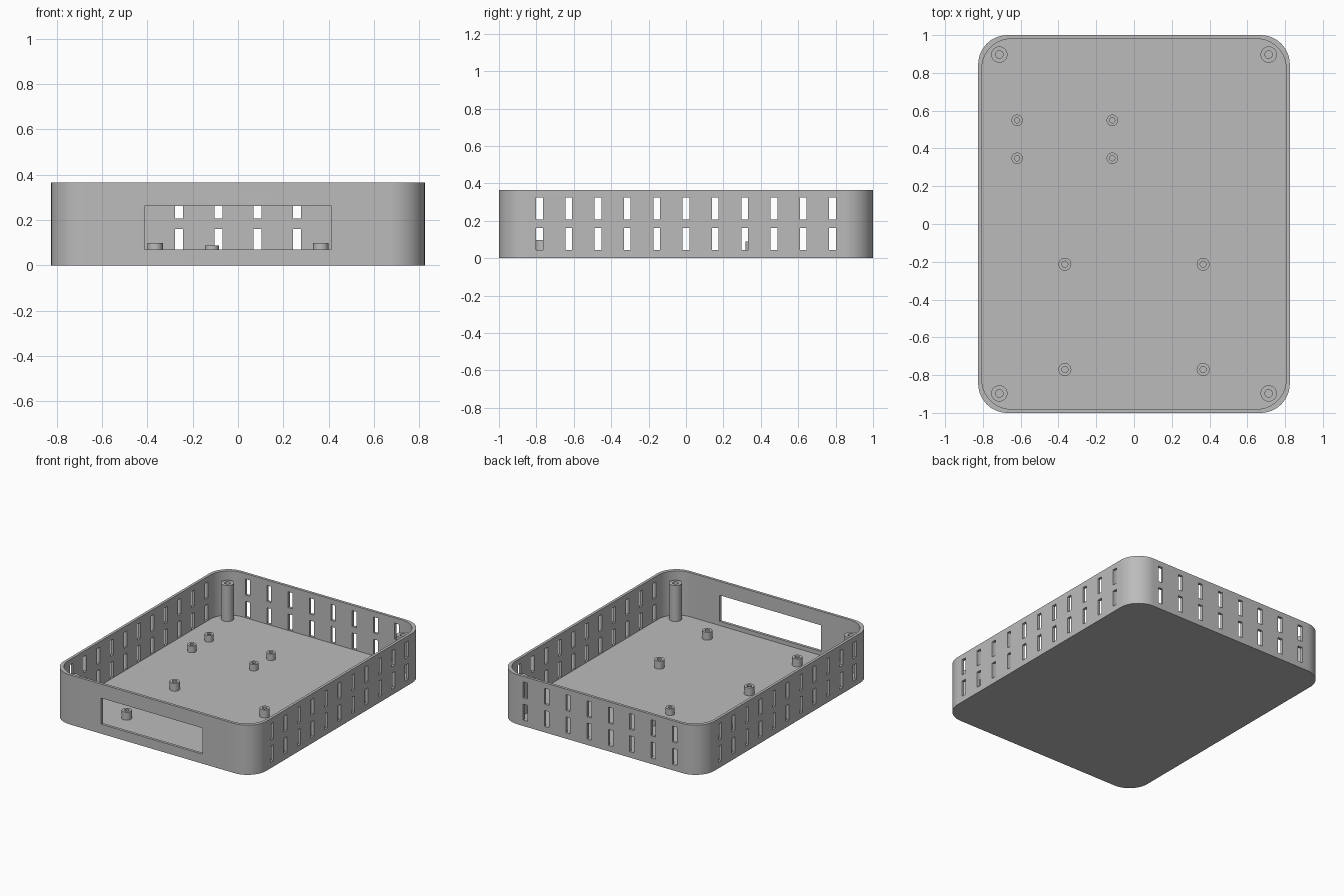
import bpy
import bmesh
import math
from mathutils import Matrix, Vector

if "Cube" in bpy.data.objects:
    bpy.data.objects.remove(bpy.data.objects["Cube"])

HALF_X, HALF_Y, HEIGHT = 0.825, 1.0, 0.365
WALL, FLOOR, RADIUS = 0.02, 0.04, 0.155

grey = bpy.data.materials.new("matte grey")
grey.use_nodes = True
grey.diffuse_color = (0.5, 0.5, 0.5, 1)
grey.node_tree.nodes["Principled BSDF"].inputs["Base Color"].default_value = (0.5, 0.5, 0.5, 1)


def to_object(name, bm):
    bmesh.ops.recalc_face_normals(bm, faces=bm.faces)
    mesh = bpy.data.meshes.new(name)
    bm.to_mesh(mesh)
    bm.free()
    mesh.materials.append(grey)
    obj = bpy.data.objects.new(name, mesh)
    bpy.context.collection.objects.link(obj)
    return obj


def smooth(obj):
    bpy.ops.object.select_all(action='DESELECT')
    obj.select_set(True)
    bpy.context.view_layer.objects.active = obj
    bpy.ops.object.shade_smooth_by_angle(angle=math.radians(30))


def loft(name, rings):
    """Skin a stack of closed rings and cap the first and last."""
    bm = bmesh.new()
    loops = [[bm.verts.new(p) for p in ring] for ring in rings]
    count = len(loops[0])
    for low, high in zip(loops, loops[1:]):
        for i in range(count):
            j = (i + 1) % count
            bm.faces.new((low[i], low[j], high[j], high[i]))
    bm.faces.new(loops[0])
    bm.faces.new(loops[-1])
    return to_object(name, bm)


def rounded_ring(inset, z, steps=14):
    """Rounded rectangle, one arc per corner."""
    cx, cy = HALF_X - inset - RADIUS, HALF_Y - inset - RADIUS
    ring = []
    for k, (sx, sy) in enumerate(((1, 1), (-1, 1), (-1, -1), (1, -1))):
        for i in range(steps + 1):
            a = (k + i / steps) * math.pi / 2
            ring.append((sx * cx + RADIUS * math.cos(a), sy * cy + RADIUS * math.sin(a), z))
    return ring


def circle(x, y, r, z, sides=32):
    angles = [2 * math.pi * i / sides for i in range(sides)]
    return [(x + r * math.cos(a), y + r * math.sin(a), z) for a in angles]


def standoff(name, x, y, r, hole, top):
    base = FLOOR - 0.01
    smooth(loft(name, [circle(x, y, r, base), circle(x, y, r, top),
                       circle(x, y, hole, top), circle(x, y, hole, FLOOR + 0.002)]))


# Open tray: outer wall, rim, inner wall and floor
tray = loft("tray", [rounded_ring(0, 0), rounded_ring(0, HEIGHT),
                     rounded_ring(WALL, HEIGHT), rounded_ring(WALL, FLOOR)])

# Vent slots in the sides and back, and the front window
cut = bmesh.new()


def cut_box(center, size):
    bmesh.ops.create_cube(cut, size=1, matrix=Matrix.Translation(center) @ Matrix.Diagonal(Vector(size).to_4d()))


SLOT_W, SLOT_H, DEPTH = 0.036, 0.117, 0.1
for z in (0.102, 0.266):
    for i in range(11):
        for side in (-1, 1):
            cut_box((side * HALF_X, (i - 5) * 0.1567, z), (DEPTH, SLOT_W, SLOT_H))
    for i in range(8):
        cut_box(((i - 3.5) * 0.1735, HALF_Y, z), (SLOT_W, DEPTH, SLOT_H))
cut_box((0, -HALF_Y, 0.166), (0.826, DEPTH, 0.192))
cutter = to_object("opening_cutter", cut)
cutter.hide_render = True

openings = tray.modifiers.new("openings", 'BOOLEAN')
openings.operation = 'DIFFERENCE'
openings.solver = 'EXACT'
openings.object = cutter
bpy.ops.object.select_all(action='DESELECT')
tray.select_set(True)
bpy.context.view_layer.objects.active = tray
bpy.ops.object.modifier_apply(modifier="openings")
bpy.data.objects.remove(cutter)
smooth(tray)

# Tall screw posts in the corners
for x in (-0.713, 0.713):
    for y in (-0.897, 0.897):
        standoff("corner_post", x, y, 0.043, 0.02, 0.305)

# Short standoffs for the large front board
for x in (-0.366, 0.366):
    for y in (-0.77, -0.213):
        standoff("front_standoff", x, y, 0.034, 0.016, 0.098)

# Shorter standoffs for the small rear board
for x in (-0.619, -0.115):
    for y in (0.348, 0.549):
        standoff("rear_standoff", x, y, 0.03, 0.014, 0.088)
